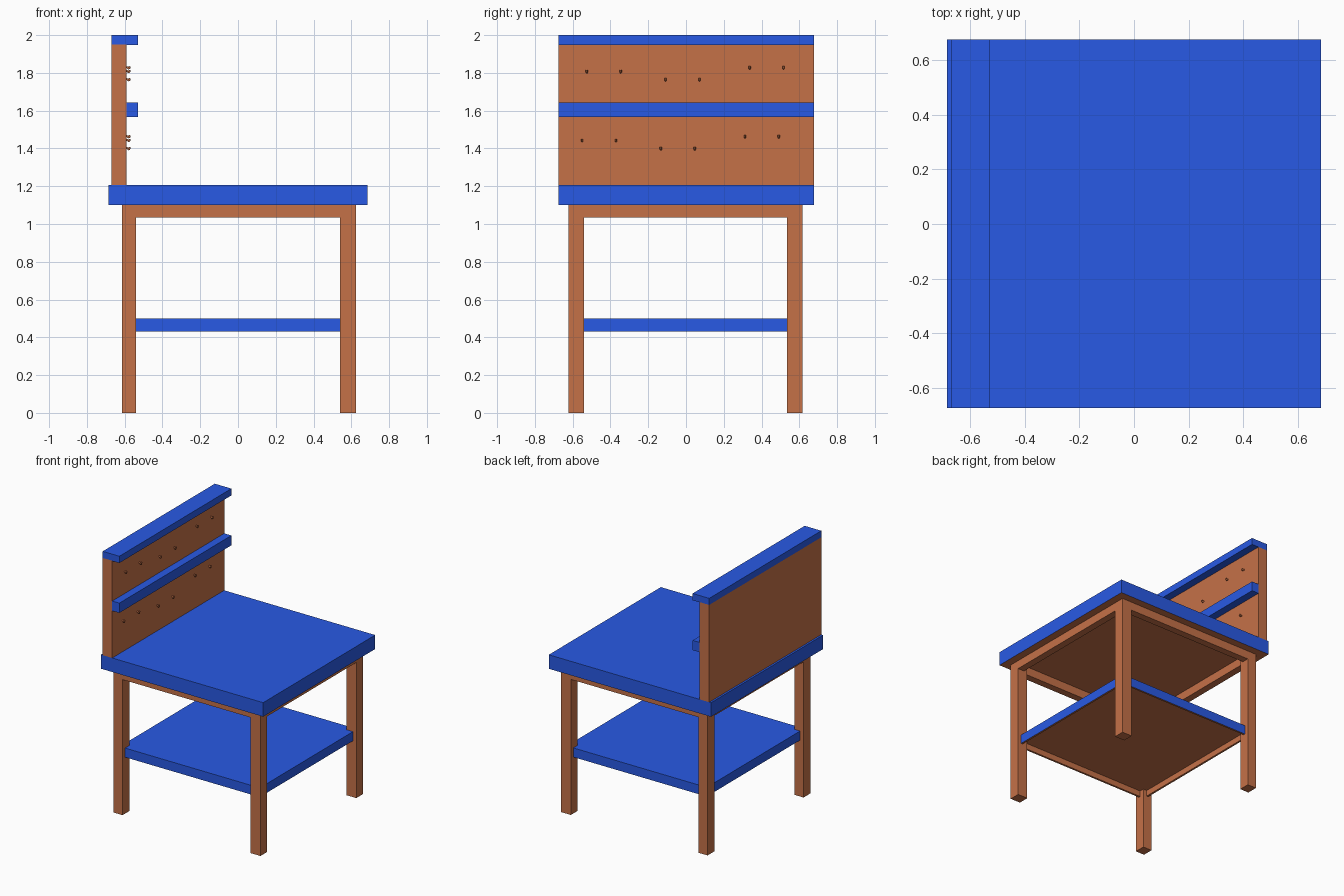
import bpy, bmesh, math
from mathutils import Vector

if "Cube" in bpy.data.objects:
    bpy.data.objects.remove(bpy.data.objects["Cube"])


def material(name, rgb):
    m = bpy.data.materials.new(name)
    m.diffuse_color = (*rgb, 1)
    m.use_nodes = True
    m.node_tree.nodes["Principled BSDF"].inputs["Base Color"].default_value = m.diffuse_color
    return m


BLUE = material("blue_paint", (0.022, 0.102, 0.78))
WOOD = material("brown_wood", (0.558, 0.165, 0.064))


def box(name, x, y, z, mat, wood_rule=None):
    """Box from (min, max) ranges; faces whose normal meets wood_rule become wood."""
    bm = bmesh.new()
    bmesh.ops.create_cube(bm, size=1)
    for v in bm.verts:
        v.co = Vector([(r[0] + r[1]) / 2 + c * (r[1] - r[0]) for c, r in zip(v.co, (x, y, z))])
    bm.normal_update()
    if wood_rule:
        for f in bm.faces:
            f.material_index = int(wood_rule(f.normal))
    me = bpy.data.meshes.new(name)
    bm.to_mesh(me)
    bm.free()
    me.materials.append(mat)
    if wood_rule:
        me.materials.append(WOOD)
    ob = bpy.data.objects.new(name, me)
    bpy.context.collection.objects.link(ob)
    return ob


def frame(name, xr, yr, t, z, mat, end, skirt=False):
    """Four rails between the legs, outer faces on the xr and yr limits."""
    for i, s, side in ((0, -1, "near"), (1, 1, "far")):
        rx = tuple(sorted((xr[i], xr[i] - s * t)))
        ry = tuple(sorted((yr[i], yr[i] - s * t)))
        rule_y = (lambda n, s=s: n.y * s < 0.5) if skirt else None
        rule_x = (lambda n, s=s: n.x * s < 0.5) if skirt else None
        box(f"{name}_front_back_{side}", (-end, end), ry, z, mat, rule_y)
        box(f"{name}_side_{side}", rx, (-end, end), z, mat, rule_x)


def down(n):
    return n.z < -0.5


# Table top, blue with a bare wooden underside
box("table_top", (-0.685, 0.685), (-0.675, 0.677), (1.10, 1.207), BLUE, down)

# Legs and rails under the top
for xn, x in (("left", (-0.615, -0.54)), ("right", (0.54, 0.625))):
    for yn, y in (("front", (-0.622, -0.54)), ("back", (0.535, 0.618))):
        box(f"{yn}_{xn}_leg", x, y, (0, 1.10), WOOD)
frame("apron", (-0.615, 0.625), (-0.622, 0.618), 0.055, (1.035, 1.10), WOOD, 0.54)

# Lower shelf: board with a painted skirt, hollow beneath
SX, SY = (-0.586, 0.597), (-0.59, 0.587)
box("lower_shelf", SX, SY, (0.475, 0.50), BLUE, down)
frame("shelf_skirt", SX, SY, 0.015, (0.43, 0.475), BLUE, 0.57, skirt=True)

# Back board, its ledge and cap
Y = (-0.675, 0.677)
box("back_board", (-0.67, -0.59), Y, (1.207, 1.95), WOOD)
box("tool_ledge", (-0.59, -0.53), Y, (1.567, 1.642), BLUE)
box("back_cap", (-0.67, -0.53), Y, (1.948, 2.0), BLUE)


# Small tool hooks
def hook(name, y, z):
    cu = bpy.data.curves.new(name, "CURVE")
    cu.dimensions = "3D"
    cu.bevel_depth = 0.006
    cu.bevel_resolution = 1
    cu.use_fill_caps = True
    sp = cu.splines.new("POLY")
    pts = [(-0.595, 0.003), (-0.584, 0.001), (-0.580, -0.005), (-0.575, -0.003), (-0.573, 0.007)]
    sp.points.add(len(pts) - 1)
    for p, (x, dz) in zip(sp.points, pts):
        p.co = (x, y, z + dz, 1)
    cu.materials.append(WOOD)
    bpy.context.collection.objects.link(bpy.data.objects.new(name, cu))


n = 0
for dy, z0 in ((0, 1.808), (-0.025, 1.443)):
    for y, dz in ((-0.525, 0), (-0.108, -0.043), (0.337, 0.02)):
        for step in (0, 0.179):
            n += 1
            hook(f"tool_hook_{n}", y + dy + step, z0 + dz)
